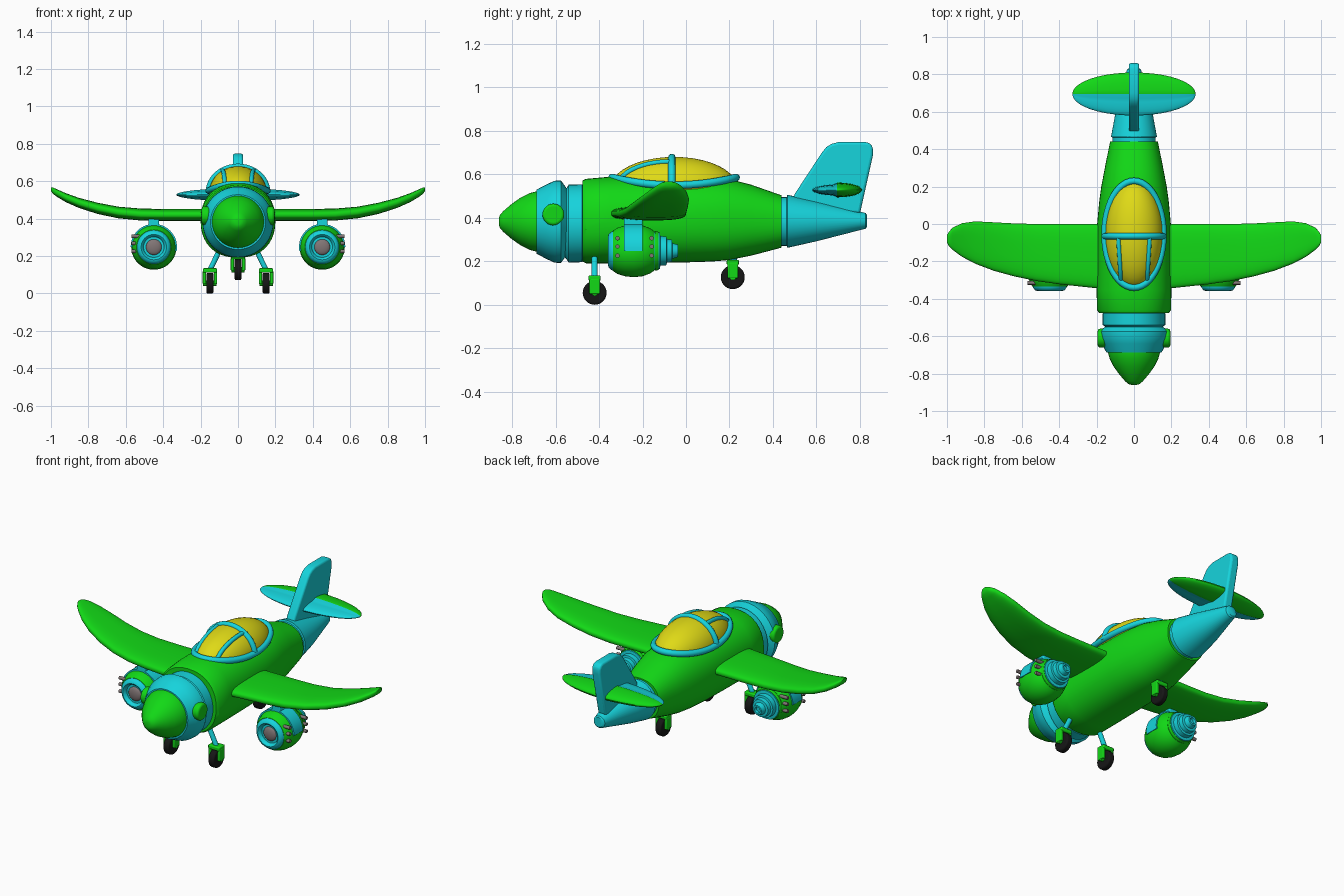
import bpy, bmesh, math
from mathutils import Matrix, Vector

if "Cube" in bpy.data.objects:
    bpy.data.objects.remove(bpy.data.objects["Cube"])


def material(name, rgb):
    m = bpy.data.materials.new(name)
    m.diffuse_color = (*rgb, 1)
    m.use_nodes = True
    m.node_tree.nodes["Principled BSDF"].inputs["Base Color"].default_value = m.diffuse_color
    return m


GREEN = material("bright_green", (0.006, 0.69, 0.008))
CYAN = material("cyan", (0.008, 0.66, 0.72))
YELLOW = material("yellow_glass", (0.74, 0.70, 0.008))
BLACK = material("black_rubber", (0.008, 0.008, 0.008))
GREY = material("grey_metal", (0.22, 0.18, 0.18))


def finish(name, bm, mat, mirror=False, bevel=0, angle=35):
    bmesh.ops.recalc_face_normals(bm, faces=bm.faces[:])
    me = bpy.data.meshes.new(name)
    bm.to_mesh(me)
    bm.free()
    ob = bpy.data.objects.new(name, me)
    bpy.context.collection.objects.link(ob)
    me.materials.append(mat)
    smooth(ob, angle)
    if bevel:
        b = ob.modifiers.new("bevel", 'BEVEL')
        b.width, b.segments, b.limit_method = bevel, 3, 'ANGLE'
    if mirror:
        ob.modifiers.new("mirror", 'MIRROR')
    return ob


def smooth(ob, angle=35):
    bpy.ops.object.select_all(action='DESELECT')
    ob.select_set(True)
    bpy.context.view_layer.objects.active = ob
    bpy.ops.object.shade_smooth_by_angle(angle=math.radians(angle))


def skin(name, rings, mat, **kw):
    """Bridge a row of closed rings and cap both ends."""
    bm = bmesh.new()
    rows = [[bm.verts.new(p) for p in r] for r in rings]
    n = len(rows[0])
    for a, b in zip(rows, rows[1:]):
        for i in range(n):
            bm.faces.new((a[i], a[(i + 1) % n], b[(i + 1) % n], b[i]))
    bm.faces.new(rows[0])
    bm.faces.new(rows[-1])
    return finish(name, bm, mat, **kw)


def oval(a, b, n=2, seg=40):
    pts = []
    for i in range(seg):
        t = 2 * math.pi * i / seg
        c, s = math.cos(t), math.sin(t)
        pts.append((a * math.copysign(abs(c) ** (2 / n), c),
                    b * math.copysign(abs(s) ** (2 / n), s)))
    return pts


def loft(name, stations, mat, cx=0, n=2, **kw):
    """Stations along y: (y, centre z, half width, half height)."""
    return skin(name, [[(cx + u, y, cz + v) for u, v in oval(w, h, n)]
                       for y, cz, w, h in stations], mat, **kw)


def lathe(name, profile, mat, cx, cz, **kw):
    return loft(name, [(y, cz, r, r) for y, r in profile], mat, cx, **kw)


def ball(name, loc, size, mat, rot=0, **kw):
    bm = bmesh.new()
    mx = Matrix.Translation(loc) @ Matrix.Diagonal((*size, 1)) @ Matrix.Rotation(rot, 4, 'Y')
    bmesh.ops.create_uvsphere(bm, u_segments=32, v_segments=20, radius=1, matrix=mx)
    return finish(name, bm, mat, **kw)


def box(name, lo, hi, mat, **kw):
    lo, hi = Vector(lo), Vector(hi)
    bm = bmesh.new()
    bmesh.ops.create_cube(bm, size=1, matrix=Matrix.Translation((lo + hi) / 2)
                          @ Matrix.Diagonal((*(hi - lo), 1)))
    return finish(name, bm, mat, **kw)


def rod(name, p0, p1, r, mat, seg=28, **kw):
    p0, p1 = Vector(p0), Vector(p1)
    d = p1 - p0
    mx = Matrix.Translation((p0 + p1) / 2) @ d.to_track_quat('Z', 'Y').to_matrix().to_4x4()
    bm = bmesh.new()
    bmesh.ops.create_cone(bm, cap_ends=True, segments=seg, radius1=r, radius2=r,
                          depth=d.length, matrix=mx)
    return finish(name, bm, mat, **kw)


def tube(name, pts, r, mat, cyclic=False, mirror=False):
    cu = bpy.data.curves.new(name, 'CURVE')
    cu.dimensions, cu.bevel_depth, cu.bevel_resolution = '3D', r, 3
    cu.use_fill_caps = True
    sp = cu.splines.new('POLY')
    sp.points.add(len(pts) - 1)
    for p, co in zip(sp.points, pts):
        p.co = (*co, 1)
    sp.use_cyclic_u = cyclic
    cu.materials.append(mat)
    ob = bpy.data.objects.new(name, cu)
    bpy.context.collection.objects.link(ob)
    bpy.ops.object.select_all(action='DESELECT')
    ob.select_set(True)
    bpy.context.view_layer.objects.active = ob
    bpy.ops.object.convert(target='MESH')
    ob = bpy.context.view_layer.objects.active
    smooth(ob, 50)
    if mirror:
        ob.modifiers.new("mirror", 'MIRROR')


# Fuselage, nose and tail
loft("fuselage", [(-.475, .385, .187, .187), (-.46, .385, .198, .194), (-.35, .39, .2, .199),
                  (-.18, .392, .2, .199), (0, .392, .197, .197), (.12, .392, .186, .193),
                  (.2, .392, .175, .186), (.3, .389, .156, .163), (.44, .383, .128, .12)],
     GREEN, n=2.25)
lathe("nose_cone", [(-.86, .015), (-.856, .03), (-.84, .048), (-.8, .082), (-.76, .11),
                    (-.72, .13), (-.68, .141), (-.66, .141)], GREEN, 0, .383)
lathe("nose_collar", [(-.688, .13), (-.688, .147), (-.64, .172), (-.605, .188),
                      (-.575, .19), (-.55, .155)], CYAN, 0, .382)
loft("neck_ring", [(-.57, .373, .14, .14), (-.548, .373, .155, .165), (-.54, .373, .168, .179),
                   (-.478, .375, .168, .179), (-.474, .378, .16, .17), (-.42, .38, .16, .17)], CYAN)
rod("nose_side_disc", (.15, -.61, .415), (.194, -.61, .415), .05, GREEN, mirror=True, bevel=.012)
loft("tail_cone", [(.42, .383, .115, .112), (.463, .383, .115, .112), (.466, .384, .123, .122),
                   (.6, .384, .098, .092), (.826, .386, .037, .036), (.832, .386, .028, .028)], CYAN)

# Tail fin and tailplane
fin = [(.48, .44), (.5, .51), (.625, .7), (.645, .725), (.67, .74), (.7, .748), (.825, .748),
       (.848, .742), (.86, .722), (.86, .69), (.8, .42)]
skin("tail_fin", [[(x, y, z) for y, z in fin] for x in (-.028, .028)], CYAN, bevel=.012)
tail = ball("tailplane", (0, .695, .528), (.33, .115, .034), GREEN, rot=math.pi / 2)
tail.data.materials.append(CYAN)
for v in tail.data.vertices:
    if v.co.y < .694:
        v.co.z = .528 + (v.co.z - .528) * .75
for p in tail.data.polygons:
    p.material_index = int(p.center.y < .695)

# Wings: (x, leading y, trailing y, centre z, half thickness)
sections = [(.12, -.352, 0, .42, .032), (.4, -.322, 0, .42, .032), (.52, -.305, 0, .422, .032),
            (.64, -.28, .003, .433, .031), (.75, -.25, .009, .455, .03),
            (.85, -.212, .014, .484, .027), (.92, -.175, .004, .512, .024),
            (.97, -.138, -.02, .538, .02), (.99, -.118, -.042, .55, .017),
            (1.0, -.1, -.06, .558, .01)]
skin("wing", [[(x, (a + b) / 2 + u, z + v) for u, v in oval((b - a) / 2, h, 2.8)]
              for x, a, b, z, h in sections], GREEN, mirror=True)

# Canopy glass and frame
CY = -.055
ball("canopy_glass", (0, CY, .54), (.155, .29, .14), YELLOW)
ts = [2 * math.pi * i / 48 for i in range(48)]
tube("canopy_rim", [(.157 * math.cos(t), CY + .285 * math.sin(t), .55 + .035 * math.sin(t) ** 2)
                    for t in ts], .018, CYAN, cyclic=True)
tube("canopy_arch", [(.157 * math.cos(t), -.065, .54 + .138 * math.sin(t))
                     for t in ts[:25]], .017, CYAN)
ribs = []
for i in range(10):
    k = i / 9
    x, y = .084 - .014 * k, -.065 - .235 * k
    ribs.append((x, y, .54 + .14 * math.sqrt(1 - (x / .155) ** 2 - ((y - CY) / .29) ** 2)))
tube("canopy_rib", ribs, .012, CYAN, mirror=True)

# Engines under the wings
EX, EZ = .45, .248
M = dict(mirror=True)
lathe("engine_body", [(-.335, .085), (-.335, .093), (-.315, .106), (-.28, .117), (-.24, .121),
                      (-.2, .117), (-.165, .104), (-.145, .09), (-.145, .07)], GREEN, EX, EZ, **M)
lathe("engine_intake", [(-.337, .04), (-.337, .055), (-.352, .06), (-.358, .068), (-.355, .078),
                        (-.34, .09), (-.325, .092)], CYAN, EX, EZ, **M)
ball("engine_spinner", (EX, -.337, EZ), (.042, .016, .042), GREY, **M)
lathe("engine_exhaust", [(-.16, .09), (-.12, .084), (-.118, .068), (-.09, .066), (-.088, .054),
                         (-.065, .051), (-.063, .036), (-.036, .028), (-.036, .018),
                         (-.05, .015)], CYAN, EX, EZ, **M)
lathe("engine_exhaust_band", [(-.142, .091), (-.134, .091), (-.126, .087)], GREEN, EX, EZ, **M)
box("engine_pylon", (EX - .028, -.285, .33), (EX + .028, -.2, .41), CYAN, bevel=.006, **M)
# cyan clamp strap wrapped over the engine
strap = []
for i in range(25):
    a = math.radians(190 * i / 24)
    strap.append([(EX + r * math.cos(a), y, EZ + r * math.sin(a))
                  for r, y in ((.1, -.285), (.124, -.285), (.124, -.2), (.1, -.2))])
skin("engine_strap", strap, CYAN, **M)
for dy in (-.315, -.158):
    for dz in (.058, .02, -.022):
        rod("engine_bolt", (.5, dy, EZ + dz), (.57, dy, EZ + dz), .01, GREY, seg=12, **M)


# Landing gear
def wheel_set(name, x, y, z, mirror):
    rod(name + "_wheel", (x - .019, y, z), (x + .019, y, z), .055, BLACK,
        bevel=.009, mirror=mirror)
    rod(name + "_axle", (x - .036, y, z), (x + .036, y, z), .014, GREEN, seg=16, mirror=mirror)
    box(name + "_fork_top", (x - .038, y - .028, z + .056), (x + .038, y + .028, z + .08),
        GREEN, bevel=.006, mirror=mirror)
    for s in (-1, 1):
        box(name + "_fork_side", (x + s * .03 - .009, y - .025, z - .005),
            (x + s * .03 + .009, y + .025, z + .065), GREEN, bevel=.005, mirror=mirror)


wheel_set("front_gear", .15, -.42, .055, True)
rod("front_gear_strut", (.15, -.42, .125), (.09, -.42, .25), .014, CYAN, seg=16, mirror=True)
wheel_set("rear_gear", 0, .215, .127, False)
rod("rear_gear_strut", (0, .215, .19), (0, .215, .26), .02, CYAN, seg=16)
